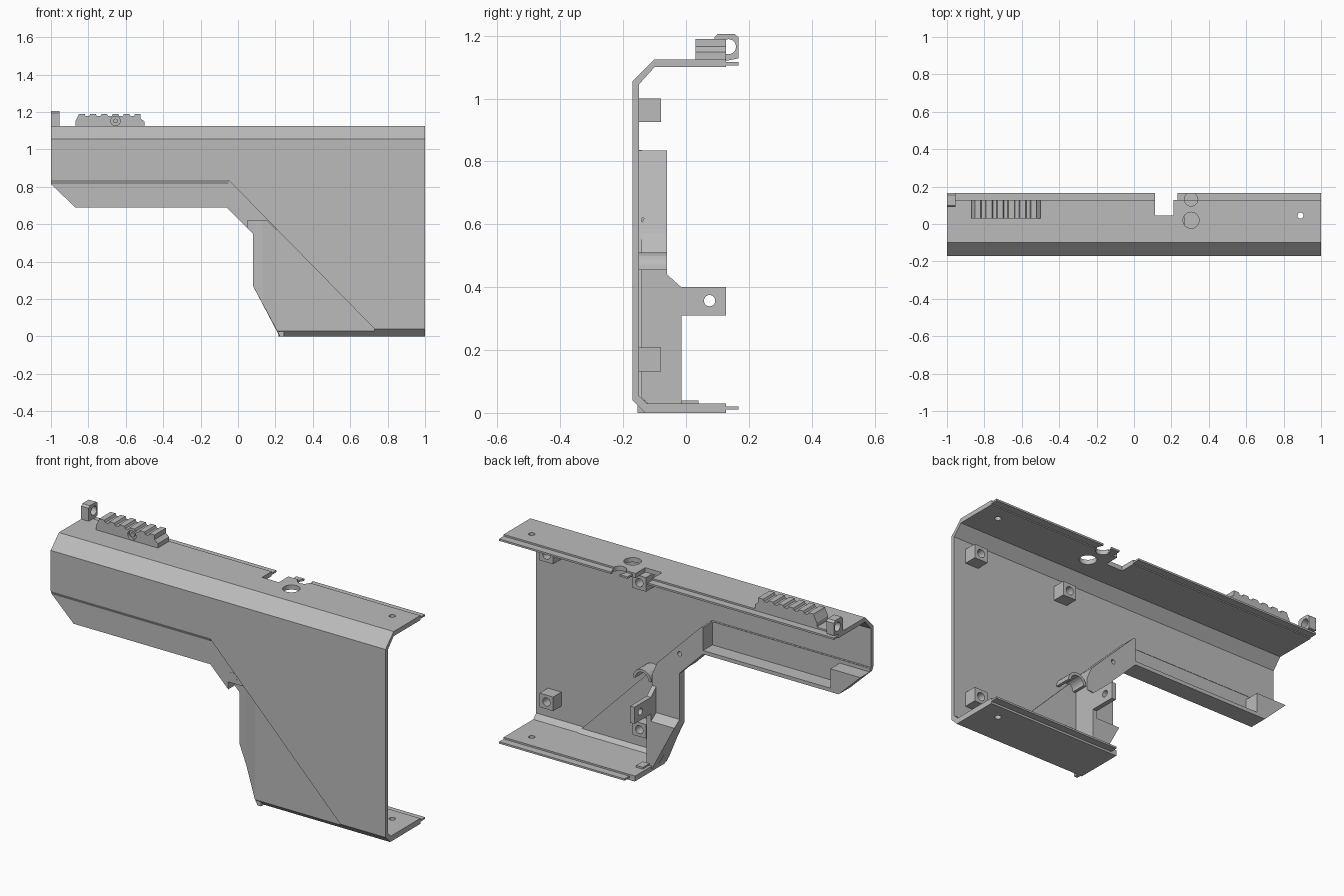
import bpy, bmesh, math

cube = bpy.data.objects.get("Cube")
if cube:
    bpy.data.objects.remove(cube, do_unlink=True)

grey = bpy.data.materials.new("shell grey")
grey.use_nodes = True
grey.diffuse_color = (0.5, 0.5, 0.5, 1)
grey.node_tree.nodes["Principled BSDF"].inputs["Base Color"].default_value = (0.5, 0.5, 0.5, 1)


def prism(name, pts, axis, a, b):
    """Extrude a 2D outline along an axis from a to b."""
    def place(p, t):
        u, v = p
        return {"x": (t, u, v), "y": (u, t, v), "z": (u, v, t)}[axis]
    bm = bmesh.new()
    low = [bm.verts.new(place(p, a)) for p in pts]
    high = [bm.verts.new(place(p, b)) for p in pts]
    bm.faces.new(low)
    bm.faces.new(high)
    n = len(pts)
    for i in range(n):
        j = (i + 1) % n
        bm.faces.new((low[i], low[j], high[j], high[i]))
    bmesh.ops.recalc_face_normals(bm, faces=bm.faces)
    me = bpy.data.meshes.new(name)
    bm.to_mesh(me)
    bm.free()
    me.materials.append(grey)
    ob = bpy.data.objects.new(name, me)
    bpy.context.collection.objects.link(ob)
    return ob


def rect(u0, u1, v0, v1):
    return [(u0, v0), (u1, v0), (u1, v1), (u0, v1)]


def circle(u, v, r, n=24):
    return [(u + r * math.cos(math.tau * i / n), v + r * math.sin(math.tau * i / n)) for i in range(n)]


def boolean(ob, cutter, op="DIFFERENCE"):
    """Apply a boolean and throw the cutter away."""
    mod = ob.modifiers.new("cut", "BOOLEAN")
    mod.operation, mod.object, mod.solver = op, cutter, "EXACT"
    bpy.context.view_layer.update()
    deps = bpy.context.evaluated_depsgraph_get()
    me = bpy.data.meshes.new_from_object(ob.evaluated_get(deps))
    ob.modifiers.clear()
    ob.data = me
    bpy.data.objects.remove(cutter, do_unlink=True)


def cut(ob, pts, axis, a, b):
    boolean(ob, prism("cutter", pts, axis, a, b))


# Main side shell: folded section trimmed to the side outline
section = [(0.127, 1.125), (-0.10, 1.125), (-0.17, 1.055), (-0.17, 0.04), (-0.13, 0),
           (0.127, 0), (0.127, 0.03), (-0.125, 0.03), (-0.15, 0.055), (-0.15, 1.045),
           (-0.10, 1.10), (0.127, 1.10)]
shell = prism("side_shell", section, "x", -1, 1)
outline = [(-1.1, 1.3), (1.1, 1.3), (1.1, -0.1), (0.73, -0.1), (0.73, 0.04),
           (-0.05, 0.835), (-1.1, 0.835)]
boolean(shell, prism("trim", outline, "y", -0.4, 0.4), "INTERSECT")

# Recessed lower panel with the rest of the floor
section = [(-0.16, 0.9), (-0.16, 0.03), (-0.13, 0), (0.127, 0), (0.127, 0.03),
           (-0.12, 0.03), (-0.14, 0.05), (-0.14, 0.9)]
lower = prism("lower_panel", section, "x", -1, 1)
outline = [(-1, 0.835), (-0.05, 0.835), (0.73, 0.04), (0.73, -0.1), (0.225, -0.1),
           (0.215, 0.03), (0.215, 0.56), (0.08, 0.69), (-0.87, 0.69), (-1, 0.815)]
boolean(lower, prism("trim", outline, "y", -0.4, 0.4), "INTERSECT")
prism("panel_step", [(-0.17, 0.836), (-0.16, 0.815), (-0.14, 0.836)], "x", -1, -0.05)

# Thin joining lips along the top and bottom plates
top_lip = prism("top_lip", rect(0.12, 0.167, 1.106, 1.116), "x", -1, 1)
bottom_lip = prism("bottom_lip", rect(0.12, 0.167, 0.011, 0.021), "x", 0.25, 1)

# Notch and holes in the plates
for ob in (shell, top_lip):
    cut(ob, rect(0.112, 0.212, 0.045, 0.3), "z", 1.05, 1.2)
    cut(ob, circle(0.305, 0.132, 0.036), "z", 1.05, 1.2)
cut(top_lip, rect(0.212, 0.232, 0.1, 0.3), "z", 1.05, 1.2)
cut(top_lip, rect(0.28, 0.33, 0.132, 0.3), "z", 1.05, 1.2)
cut(shell, circle(0.305, 0.02, 0.043), "z", 1.05, 1.2)
cut(shell, circle(0.89, 0.045, 0.016), "z", -0.1, 1.2)

# Forearm floor and its closed sloping end
prism("forearm_floor", rect(-0.87, 0.0, 0.69, 0.71), "y", -0.15, -0.06)
prism("forearm_end", [(-1, 0.815), (-0.87, 0.69), (-0.82, 0.69), (-0.82, 0.815)], "y", -0.15, -0.06)

# Faceted grip front, cut from its side outline and its plan
grip = prism("grip_front", [(-0.05, 0.835), (0.215, 0.57), (0.245, 0.5), (0.245, 0.0), (0.225, 0.0),
                            (0.08, 0.27), (0.08, 0.55), (-0.06, 0.69), (-0.06, 0.835)],
             "y", -0.155, -0.06)
plan = [(0.3, -0.16), (0.215, -0.158), (0.13, -0.115), (0.08, -0.10), (0.08, 0), (0.3, 0)]
lower_cut = prism("cutter", [(0.05, -0.2), (0.215, -0.2), (0.215, -0.158), (0.13, -0.115),
                             (0.08, -0.10), (0.05, -0.10)], "z", -0.1, 0.62)
boolean(grip, lower_cut)
cut(grip, circle(0.08, 0.655, 0.012), "y", -0.3, 0.1)
prism("grip_screw_boss", circle(0.08, 0.655, 0.024), "y", -0.158, -0.13)

# Deeper foot of the grip and the upright bracket with its screw tab
foot = prism("grip_foot", [(0.08, 0.31), (0.08, 0.27), (0.222, 0.0), (0.245, 0.0), (0.245, 0.31)],
             "y", -0.07, -0.015)
cut(foot, [(-0.075, 0.31), (-0.015, 0.27), (0.1, 0.27), (0.1, 0.4), (-0.075, 0.4)], "x", 0, 0.22)
tab = prism("bracket_tab", [(-0.14, 0.44), (-0.06, 0.44), (-0.015, 0.40), (0.127, 0.40), (0.127, 0.31),
                            (-0.015, 0.31), (-0.015, 0.02), (-0.14, 0.02)], "x", 0.22, 0.245)
cut(tab, circle(0.075, 0.357, 0.018), "x", 0.1, 0.4)
prism("floor_stop", rect(0.23, 0.27, -0.015, 0.04), "z", 0.02, 0.04)

# Curved clip standing off the side wall
arc = [math.pi * i / 10 for i in range(11)]
clip = [(0.305 + 0.055 * math.cos(t), 0.455 + 0.055 * math.sin(t)) for t in arc]
clip += [(0.305 + 0.04 * math.cos(t), 0.455 + 0.04 * math.sin(t)) for t in reversed(arc)]
prism("curved_clip", clip, "y", -0.155, -0.06)

# Square screw bosses inside the side wall
for x in (0.335, 0.89):
    for z in (0.17, 0.963):
        boss = prism("screw_boss", rect(x - 0.04, x + 0.04, z - 0.038, z + 0.038), "y", -0.155, -0.08)
        cut(boss, circle(x, z, 0.022), "y", -0.13, 0)

# Toothed top rail with a cross bolt
teeth = [(-0.50, 1.12), (-0.50, 1.148), (-0.52, 1.165)]
for i in range(6):
    x = -0.52 - i * 0.06
    teeth += [(x, 1.19), (x - 0.03, 1.19), (x - 0.035, 1.178), (x - 0.055, 1.178)]
teeth = teeth[:-1] + [(-0.87, 1.148), (-0.87, 1.12)]
rail = prism("top_rail", teeth, "y", 0.03, 0.127)
cut(rail, circle(-0.655, 1.152, 0.025), "y", 0, 0.045)
prism("rail_bolt", circle(-0.655, 1.152, 0.012), "y", 0.035, 0.06)

# Ring sight at the muzzle end
sight = prism("ring_sight", [(0.09, 1.12), (0.09, 1.195), (0.10, 1.205), (0.155, 1.205),
                             (0.167, 1.195), (0.167, 1.128), (0.127, 1.12)], "x", -1, -0.955)
cut(sight, circle(0.135, 1.165, 0.024), "x", -1.1, -0.9)
